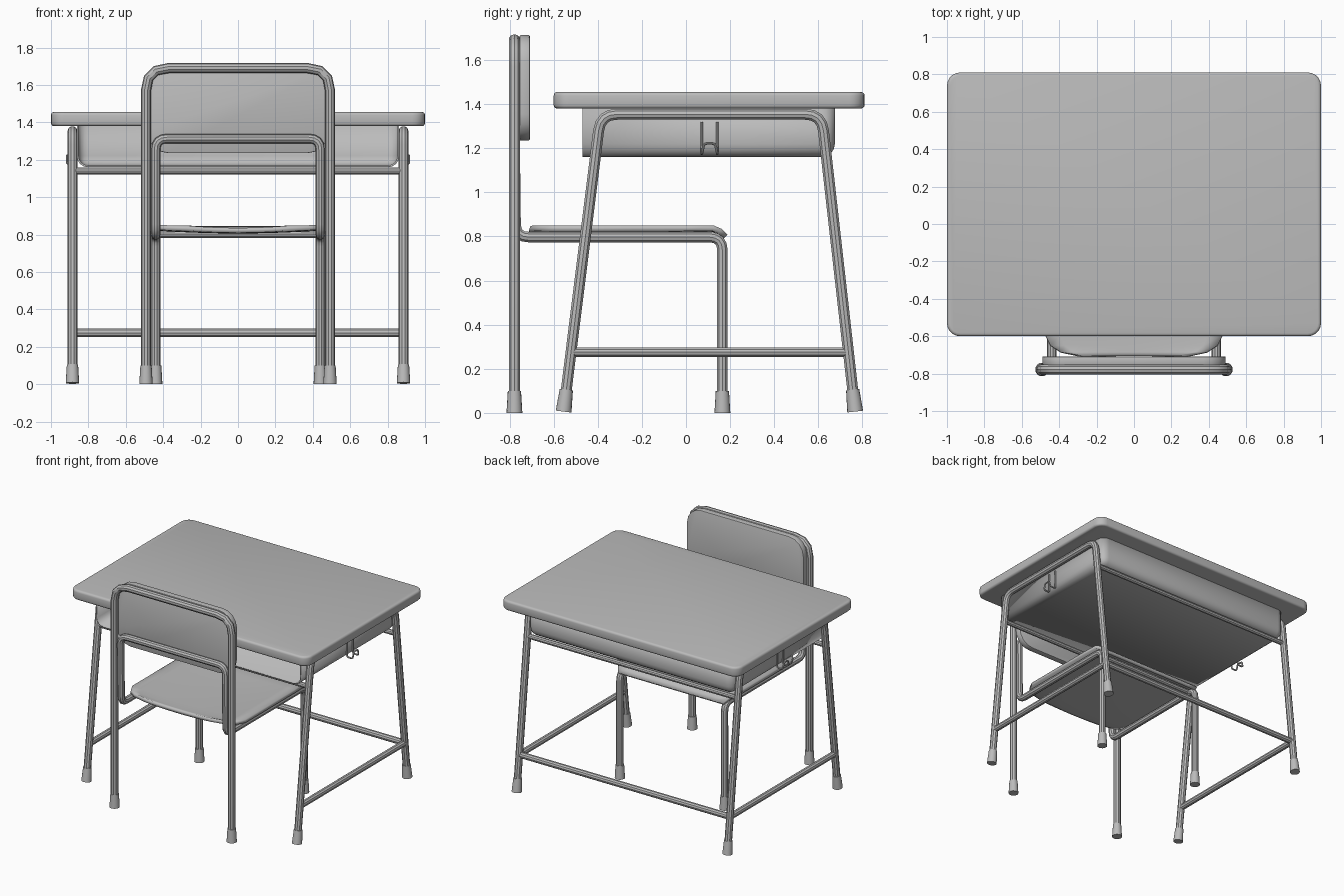
import bpy, bmesh
from mathutils import Vector

cube = bpy.data.objects.get("Cube")
if cube:
    bpy.data.objects.remove(cube, do_unlink=True)

grey = bpy.data.materials.new("neutral grey")
grey.use_nodes = True
GREY = (0.5, 0.5, 0.5, 1)
grey.diffuse_color = GREY
grey.node_tree.nodes["Principled BSDF"].inputs["Base Color"].default_value = GREY


def finish(obj, angle=0.6):
    """Give an object its colour and shading."""
    obj.data.materials.clear()
    obj.data.materials.append(grey)
    bpy.ops.object.select_all(action='DESELECT')
    obj.select_set(True)
    bpy.context.view_layer.objects.active = obj
    bpy.ops.object.shade_smooth_by_angle(angle=angle)
    return obj


def from_bmesh(name, bm):
    mesh = bpy.data.meshes.new(name)
    bm.to_mesh(mesh)
    bm.free()
    obj = bpy.data.objects.new(name, mesh)
    bpy.context.collection.objects.link(obj)
    return obj


def box(lo, hi):
    """Box between two corners, as a bmesh."""
    bm = bmesh.new()
    bmesh.ops.create_cube(bm, size=1)
    lo, hi = Vector(lo), Vector(hi)
    for v in bm.verts:
        v.co = (lo + hi) / 2 + v.co * (hi - lo)
    return bm


def bevel(bm, edges, width, segments):
    bmesh.ops.bevel(bm, geom=list(edges), offset=width, segments=segments,
                    profile=0.5, affect='EDGES')


def fillet(points, radius, steps=4):
    """Round the inner corners of a path."""
    pts = [Vector(p) for p in points]
    path = [pts[0]]
    for a, b, c in zip(pts, pts[1:], pts[2:]):
        p = b + (a - b).normalized() * radius
        q = b + (c - b).normalized() * radius
        for i in range(steps + 1):
            t = i / steps
            path.append(p * (1 - t) ** 2 + b * 2 * t * (1 - t) + q * t * t)
    return path + [pts[-1]]


def tube(name, points, radius, bend=0, steps=4):
    path = fillet(points, bend, steps) if bend else [Vector(p) for p in points]
    curve = bpy.data.curves.new(name, 'CURVE')
    curve.dimensions = '3D'
    curve.bevel_depth = radius
    curve.bevel_resolution = 3
    curve.use_fill_caps = True
    spline = curve.splines.new('POLY')
    spline.points.add(len(path) - 1)
    for point, co in zip(spline.points, path):
        point.co = (*co, 1)
    obj = bpy.data.objects.new(name, curve)
    bpy.context.collection.objects.link(obj)
    bpy.ops.object.select_all(action='DESELECT')
    obj.select_set(True)
    bpy.context.view_layer.objects.active = obj
    bpy.ops.object.convert(target='MESH')
    return finish(bpy.context.view_layer.objects.active)


def foot(name, base, toward):
    """Tapered rubber cap around the end of a leg."""
    base = Vector(base)
    direction = (Vector(toward) - base).normalized()
    bm = bmesh.new()
    bmesh.ops.create_cone(bm, cap_ends=True, segments=16, radius1=0.036,
                          radius2=0.030, depth=0.1)
    turn = Vector((0, 0, 1)).rotation_difference(direction)
    for v in bm.verts:
        v.co = base + turn @ (v.co + Vector((0, 0, 0.05)))
    finish(from_bmesh(name, bm))


# Desk top
bm = box((-1, -0.6, 1.38), (1, 0.81, 1.455))
bevel(bm, [e for e in bm.edges if abs(e.verts[0].co.z - e.verts[1].co.z) > 0.01], 0.07, 5)
bevel(bm, [e for e in bm.edges if abs(e.verts[0].co.z - e.verts[1].co.z) < 0.001
           and len({round(f.normal.z) for f in e.link_faces}) == 2], 0.016, 3)
finish(from_bmesh("desk_top", bm))

# Storage tray, open at the front
bm = box((-0.862, -0.47, 1.16), (0.862, 0.675, 1.385))
bm.normal_update()
bmesh.ops.delete(bm, geom=[f for f in bm.faces if f.normal.z > 0.9 or f.normal.y < -0.9],
                 context='FACES')
bevel(bm, [e for e in bm.edges if len(e.link_faces) == 2], 0.06, 4)
tray = from_bmesh("storage_tray", bm)
wall = tray.modifiers.new("wall", 'SOLIDIFY')
wall.thickness = 0.01
wall.offset = -1
finish(tray)

for side, s in (("left", 1), ("right", -1)):
    # Desk side frame
    x = 0.885 * s
    frame = [(x, -0.555, 0.006), (x, -0.387, 1.354), (x, 0.615, 1.354), (x, 0.767, 0.006)]
    tube(f"{side}_desk_frame", frame, 0.026, 0.075)
    foot(f"{side}_desk_front_foot", frame[0], frame[1])
    foot(f"{side}_desk_back_foot", frame[3], frame[2])
    tube(f"{side}_desk_low_bar", [(x, -0.52, 0.275), (x, 0.735, 0.275)], 0.023)

    # Bag hook bent from wire
    wall_x, out_x = 0.866 * s, 0.914 * s
    half = [(wall_x, 0.035, 1.32), (wall_x, 0.035, 1.175), (out_x, 0.035, 1.175),
            (out_x, 0.025, 1.222)]
    loop = [(a, 0.107 - b, c) for a, b, c in half]
    loop += [(a, 0.107 + b, c) for a, b, c in reversed(half)]
    tube(f"{side}_bag_hook", loop, 0.006, 0.015)

    # Chair feet
    foot(f"{side}_chair_back_foot", (0.492 * s, -0.778, 0), (0.492 * s, -0.778, 1))
    foot(f"{side}_chair_front_foot", (0.44 * s, 0.165, 0), (0.44 * s, 0.165, 1))

# Desk cross bars
for name, y, z, r in (("desk_front_bar", -0.413, 1.14, 0.019),
                      ("desk_back_bar", 0.639, 1.14, 0.019),
                      ("desk_low_back_bar", 0.735, 0.275, 0.023)):
    tube(name, [(-0.885, y, z), (0.885, y, z)], r)

# Chair back frame
half = [(0.492, -0.778, 0.002), (0.492, -0.778, 1.69)]
mirrored = [(-x, y, z) for x, y, z in reversed(half)]
tube("chair_back_frame", half + mirrored, 0.027, 0.12, 3)

# Chair seat frame, running from the front legs up to the backrest
half = [(0.44, 0.165, 0.002), (0.44, 0.165, 0.797), (0.44, -0.772, 0.797),
        (0.44, -0.778, 1.313)]
mirrored = [(-x, y, z) for x, y, z in reversed(half)]
tube("chair_seat_frame", half + mirrored, 0.025, 0.06)
tube("chair_front_bar", [(-0.44, 0.1, 0.802), (0.44, 0.1, 0.802)], 0.02)

# Seat: rows of (y, edge height, half width, dip)
rows = [(-0.705, 0.848, 0.27, 0.012), (-0.685, 0.85, 0.39, 0.015),
        (-0.65, 0.85, 0.445, 0.017), (-0.59, 0.85, 0.475, 0.018),
        (-0.25, 0.85, 0.475, 0.018), (0.0, 0.85, 0.475, 0.012),
        (0.125, 0.85, 0.47, 0.004), (0.16, 0.835, 0.46, 0),
        (0.188, 0.808, 0.44, 0)]
bm = bmesh.new()
COLS = 12
grid = []
for y, z, w, dip in rows:
    us = [2 * i / COLS - 1 for i in range(COLS + 1)]
    grid.append([bm.verts.new((u * w, y, z - dip * (1 - u * u))) for u in us])
for a, b in zip(grid, grid[1:]):
    for i in range(COLS):
        bm.faces.new((a[i], a[i + 1], b[i + 1], b[i]))
seat = from_bmesh("seat", bm)
ply = seat.modifiers.new("ply", 'SOLIDIFY')
ply.thickness = 0.026
ply.offset = -1
finish(seat)

# Backrest panel
bm = box((-0.49, -0.755, 1.235), (0.49, -0.708, 1.713))
bevel(bm, [e for e in bm.edges if abs(e.verts[0].co.y - e.verts[1].co.y) > 0.01], 0.12, 4)
bevel(bm, [e for e in bm.edges if len({round(f.normal.y) for f in e.link_faces}) == 2],
      0.006, 2)
finish(from_bmesh("backrest", bm))
